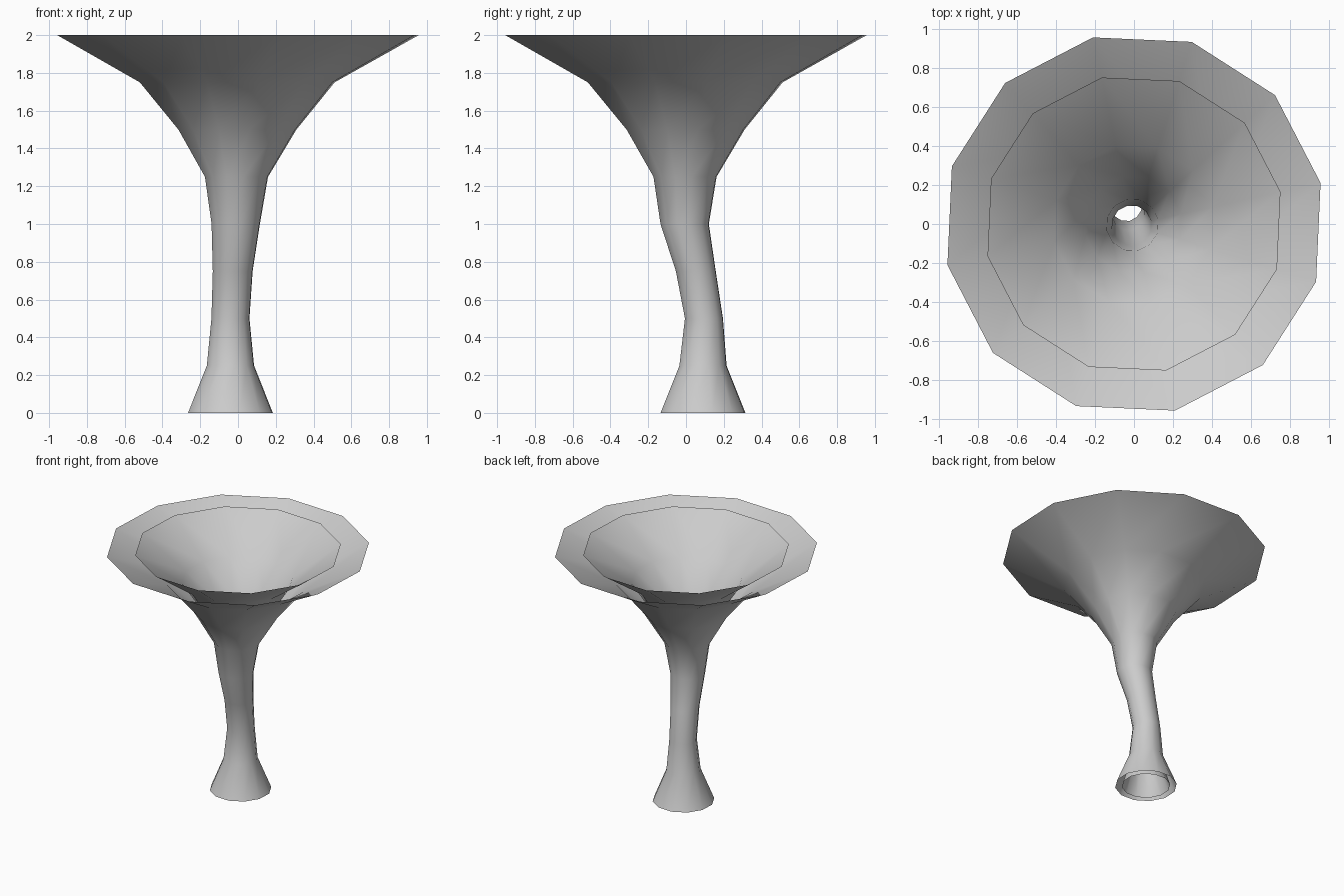
import bpy
import bmesh
from math import sin, cos, tau, radians

cube = bpy.data.objects.get("Cube")
if cube:
    bpy.data.objects.remove(cube, do_unlink=True)

SIDES = 12
TURN = radians(12.4)
STEP = 0.25

# Each ring, from the ground up: centre x, centre y, radius
RINGS = [
    (-0.04, 0.09, 0.23),
    (-0.04, 0.09, 0.128),
    (-0.04, 0.095, 0.103),
    (-0.028, 0.052, 0.108),
    (-0.012, -0.007, 0.131),
    (-0.008, -0.005, 0.171),
    (-0.003, -0.002, 0.32),
    (-0.004, -0.004, 0.528),
    (0.0, 0.0, 0.98),
]

grey = bpy.data.materials.new("soft_grey")
grey.use_nodes = True
colour = (0.6, 0.6, 0.6, 1.0)
grey.diffuse_color = colour
grey.node_tree.nodes["Principled BSDF"].inputs["Base Color"].default_value = colour


def funnel(name, scale):
    """Open, smooth-shaded shell lofted through the rings."""
    bm = bmesh.new()
    loops = []
    for level, (cx, cy, r) in enumerate(RINGS):
        angles = [TURN + tau * i / SIDES for i in range(SIDES)]
        loops.append([bm.verts.new((cx + scale * r * cos(a),
                                    cy + scale * r * sin(a),
                                    level * STEP)) for a in angles])
    for low, high in zip(loops, loops[1:]):
        for i in range(SIDES):
            j = (i + 1) % SIDES
            face = bm.faces.new((low[i], low[j], high[j], high[i]))
            face.smooth = True
    mesh = bpy.data.meshes.new(name)
    bm.to_mesh(mesh)
    bm.free()
    mesh.materials.append(grey)
    obj = bpy.data.objects.new(name, mesh)
    bpy.context.collection.objects.link(obj)
    return obj


# Two nested shells sharing the same bent centre line
funnel("outer_funnel", 1.0)
funnel("inner_funnel", 0.785)
